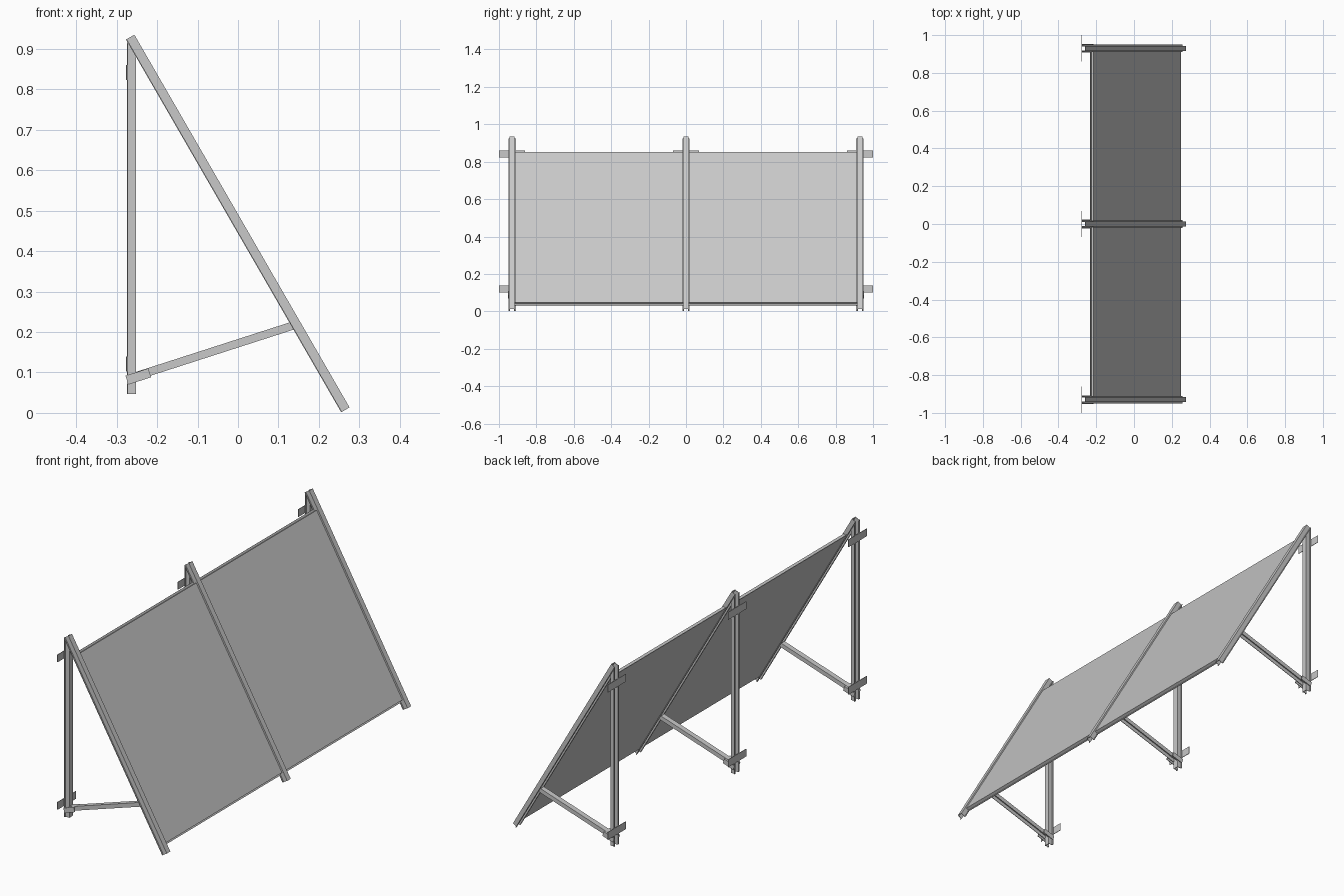
import bpy
import bmesh
from mathutils import Vector

cube = bpy.data.objects.get("Cube")
if cube:
    bpy.data.objects.remove(cube, do_unlink=True)

grey = bpy.data.materials.new("galvanised grey")
grey.use_nodes = True
colour = (0.58, 0.58, 0.58, 1)
grey.diffuse_color = colour
grey.node_tree.nodes["Principled BSDF"].inputs["Base Color"].default_value = colour

SIDE = Vector((0, 1, 0))
DOWN = Vector((0.5, 0, -0.866)).normalized()    # along the slope
OUT = Vector((0.866, 0, 0.5)).normalized()      # away from the sloped face
RIDGE = Vector((-0.277, 0, 0.923))              # upper end of the rail underside
WALL = 0.0025


def extrude(name, profile, origin, along, up, length, meet_slope=False):
    """Sweep a (side, up) profile; optionally mitre the far end to the rails."""
    bm = bmesh.new()
    near = [bm.verts.new(origin + SIDE * a + up * b) for a, b in profile]
    far = []
    for v in near:
        reach = length
        if meet_slope:
            reach = (RIDGE - v.co).dot(OUT) / along.dot(OUT)
        far.append(bm.verts.new(v.co + along * reach))
    bm.faces.new(near)
    bm.faces.new(far[::-1])
    for i in range(len(near)):
        j = (i + 1) % len(near)
        bm.faces.new((near[j], near[i], far[i], far[j]))
    bmesh.ops.recalc_face_normals(bm, faces=bm.faces)
    mesh = bpy.data.meshes.new(name)
    bm.to_mesh(mesh)
    bm.free()
    mesh.materials.append(grey)
    obj = bpy.data.objects.new(name, mesh)
    bpy.context.collection.objects.link(obj)
    return obj


def hat(half, flange, depth):
    """Thin open channel with a flange along each open edge."""
    right = [(flange, 0), (flange, WALL), (half, WALL), (half, depth)]
    inner = [(half - WALL, depth - WALL), (half - WALL, 0)]
    mirror = lambda pts: [(-a, b) for a, b in reversed(pts)]
    return right + mirror(right) + mirror(inner[::-1]) [::-1] + inner


def rect(a0, a1, b0, b1):
    return [(a0, b0), (a1, b0), (a1, b1), (a0, b1)]


def channel(half, depth):
    w = WALL
    return [(-half, 0), (-half, depth), (half, depth), (half, 0),
            (half - w, 0), (half - w, depth - w), (w - half, depth - w), (w - half, 0)]


X = Vector((1, 0, 0))
Z = Vector((0, 0, 1))
BRACE = Vector((0.95, 0, 0.306)).normalized()
BRACE_UP = Vector((-BRACE.z, 0, BRACE.x))

# Three support frames
for place, y in (("right", -0.93), ("middle", 0), ("left", 0.93)):
    centre = SIDE * y
    extrude(place + "_sloped_rail", hat(0.0135, 0.02, 0.024),
            RIDGE + centre, DOWN, OUT, 1.064)
    extrude(place + "_post", hat(0.0135, 0.02, 0.023),
            Vector((-0.275, y, 0.047)), Z, X, 1, True)
    extrude(place + "_brace", channel(0.013, 0.02),
            Vector((-0.250, y, 0.081)), BRACE, BRACE_UP, 1, True)
    # Bracket cheeks clasping the post and brace
    for side in (-1, 1):
        a = side * 0.0215
        extrude(place + "_bracket_cheek", rect(a - 0.0015, a + 0.0015, 0, 0.023),
                Vector((-0.271, y, 0.070)), BRACE, BRACE_UP, 0.059)
    extrude(place + "_bracket_top", rect(-0.023, 0.023, 0.0205, 0.023),
            Vector((-0.2455, y, 0.0782)), BRACE, BRACE_UP, 0.032)
    # Wall fixing plates
    for level, z in (("lower", 0.102), ("upper", 0.823)):
        extrude(place + "_" + level + "_fixing_plate", rect(-0.07, 0.07, 0, 0.0025),
                Vector((-0.2775, y, z)), Z, X, 0.037)

# Two panels resting on the rail flanges, each with a projecting lip
for place, middle in (("right", -0.465), ("left", 0.465)):
    base = RIDGE + SIDE * middle
    extrude(place + "_panel_lip", rect(-0.448, 0.448, 0.0025, 0.005),
            base + DOWN * 0.084, DOWN, OUT, 0.946)
    extrude(place + "_panel", rect(-0.448, 0.448, 0.004, 0.019),
            base + DOWN * 0.093, DOWN, OUT, 0.928)
